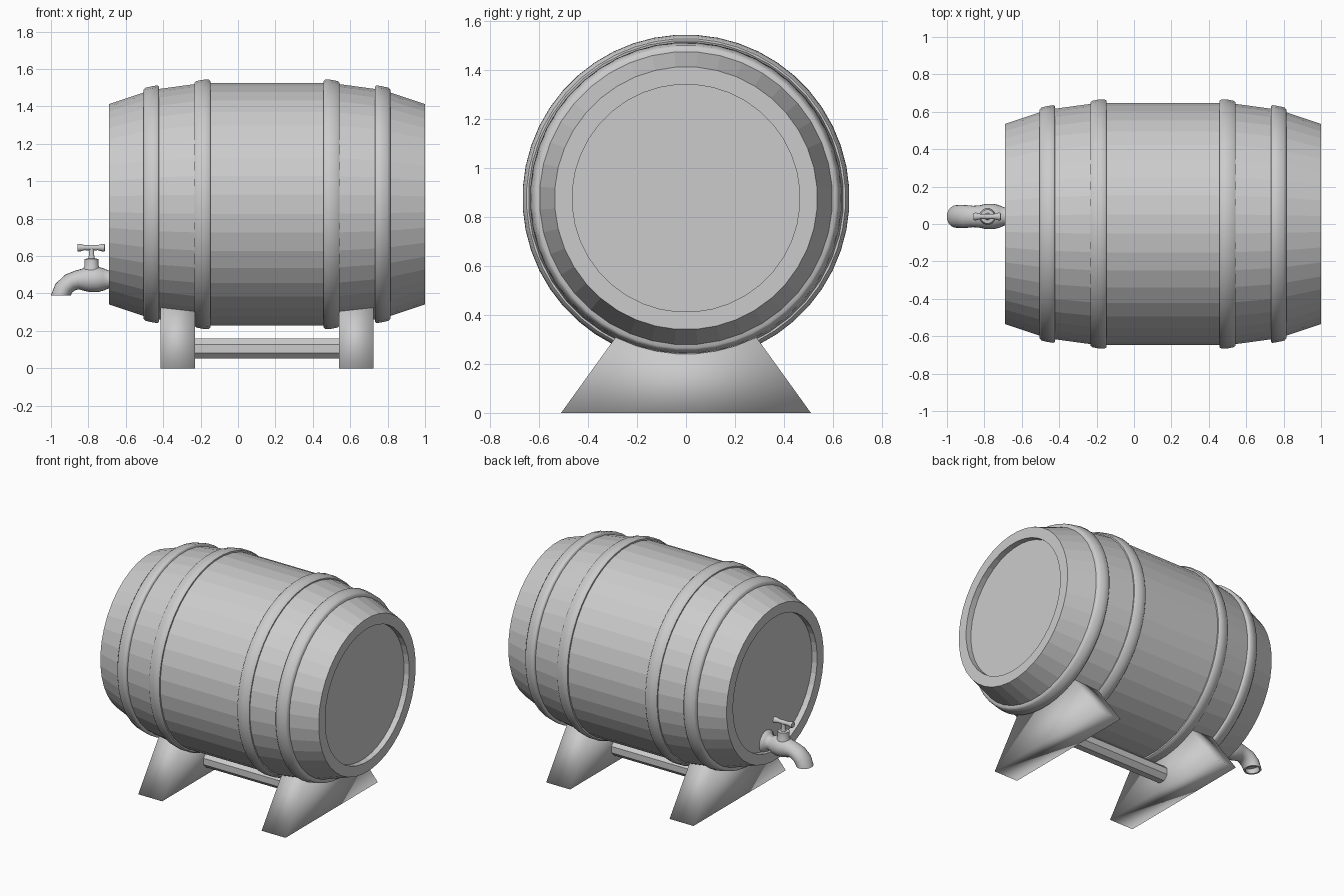
import bpy, bmesh
from math import sin, cos, pi, radians
from mathutils import Vector

if "Cube" in bpy.data.objects:
    bpy.data.objects.remove(bpy.data.objects["Cube"])

CX, CZ = 0.155, 0.877      # barrel centre
TY, TZ = 0.04, 0.475       # tap axis


def rings_to_object(name, rings, smooth_angle=None, cap=True):
    """Skin a list of equally sized closed rings."""
    bm = bmesh.new()
    vs = [[bm.verts.new(p) for p in ring] for ring in rings]
    n = len(vs[0])
    for a, b in zip(vs, vs[1:]):
        for i in range(n):
            j = (i + 1) % n
            bm.faces.new((a[i], a[j], b[j], b[i]))
    if cap:
        bm.faces.new(vs[0])
        bm.faces.new(vs[-1])
    bmesh.ops.recalc_face_normals(bm, faces=bm.faces)
    me = bpy.data.meshes.new(name)
    bm.to_mesh(me)
    bm.free()
    ob = bpy.data.objects.new(name, me)
    bpy.context.collection.objects.link(ob)
    if smooth_angle is not None:
        bpy.ops.object.select_all(action='DESELECT')
        ob.select_set(True)
        bpy.context.view_layer.objects.active = ob
        bpy.ops.object.shade_smooth_by_angle(angle=radians(smooth_angle))
    return ob


def lathe(name, profile, centre, sides, axis='X', smooth_angle=None, cap=True):
    """Revolve (along, radius) points about an axis through centre."""
    rings = []
    for t, r in profile:
        ring = []
        for i in range(sides):
            a = 2 * pi * (i + 0.5) / sides
            u, v = r * cos(a), r * sin(a)
            ring.append(Vector(centre) + Vector((t, u, v) if axis == 'X' else (u, v, t)))
        rings.append(ring)
    return rings_to_object(name, rings, smooth_angle, cap)


# Barrel body with recessed heads
half = [(0.805, 0.465), (0.845, 0.465), (0.845, 0.537), (0.617, 0.613), (0.345, 0.65)]
body = half + [(-d, r) for d, r in reversed(half)]
lathe("barrel_body", body, (CX, 0, CZ), 40)

# Four hoops, mirrored about the middle of the barrel
outer = [(.66, .58), (.66, .613), (.65, .624), (.617, .632), (.585, .637), (.577, .63), (.577, .59)]
inner = [(.388, .62), (.388, .652), (.378, .66), (.345, .667), (.312, .668), (.302, .66), (.302, .63)]
for label, prof in (("outer", outer), ("inner", inner)):
    for side, s in (("right", 1), ("left", -1)):
        lathe(f"{label}_hoop_{side}", [(s * d, r) for d, r in prof],
              (CX, 0, CZ), 48, smooth_angle=50, cap=False)

# Cradle feet: tapered blocks with soft shading
for side, x0, x1 in (("left", -0.415, -0.23), ("right", 0.54, 0.725)):
    rings = [[(x0, -w, z), (x1, -w, z), (x1, w, z), (x0, w, z)]
             for z, w in ((0, 0.51), (0.34, 0.265))]
    rings_to_object(f"cradle_foot_{side}", rings, 180)

# Cradle crossbar
lathe("cradle_crossbar", [(-0.25, 0.058), (0.56, 0.058)], (0, 0, 0.105), 8)

# Tap body: (x, z, bend in degrees, radius, width factor), ends in an open mouth
path = [(-.64, TZ, 0, .08, 1), (-.655, TZ, 0, .078, 1), (-.672, TZ, 0, .056, 1),
        (-.69, TZ, 0, .047, 1), (-.72, TZ, 0, .06, 1), (-.75, TZ, 0, .068, 1),
        (-.79, TZ, 0, .068, 1), (-.825, TZ, 0, .06, 1), (-.86, .472, 12, .051, 1.12),
        (-.895, .460, 35, .05, 1.22), (-.93, .43, 65, .051, 1.22),
        (-.948, .388, 90, .053, 1.15), (-.948, .388, 90, .042, 1.15),
        (-.943, .415, 80, .04, 1.15)]
rings = []
for x, z, deg, r, w in path:
    a = radians(deg)
    rings.append([(x - sin(a) * r * cos(t), TY + r * w * sin(t), z + cos(a) * r * cos(t))
                  for t in (2 * pi * i / 20 for i in range(20))])
rings_to_object("tap_spout", rings, 50)

# Tap valve stem with collar
lathe("tap_stem", [(.50, .046), (.535, .044), (.55, .038), (.585, .038), (.587, .018),
                   (.605, .014), (.645, .014)], (-.783, TY, 0), 16, 'Z', 40)

# Tap handle, waisted bar
grip = [(.074, .012), (.072, .02), (.06, .021), (.035, .014)]
lathe("tap_handle", grip + [(0, .015)] + [(-t, r) for t, r in reversed(grip)],
      (-.785, TY, .645), 16, smooth_angle=50)
